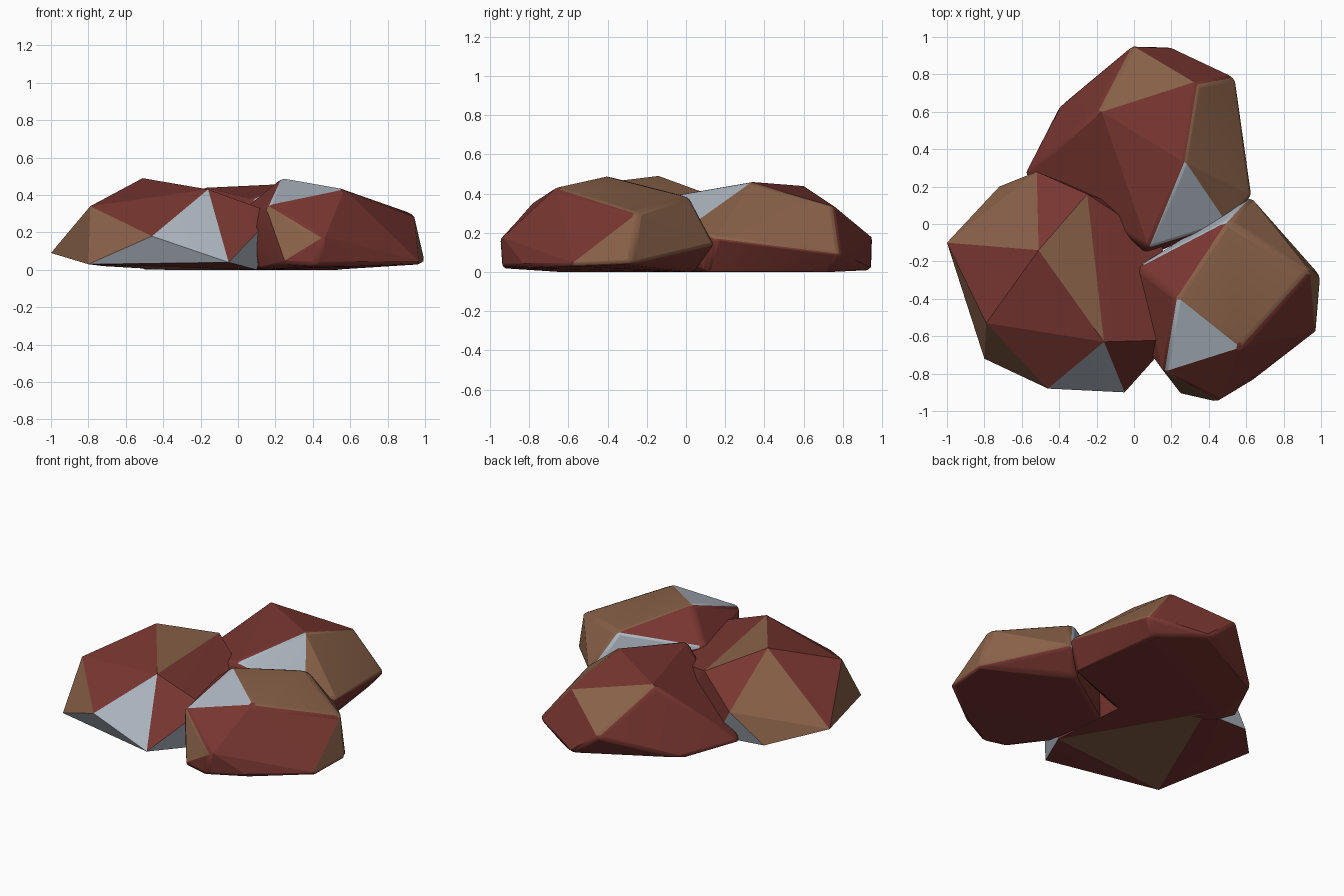
import bpy
import bmesh
import math
from mathutils import Vector
from mathutils.bvhtree import BVHTree

cube = bpy.data.objects.get("Cube")
if cube:
    bpy.data.objects.remove(cube, do_unlink=True)


def make_material(name, color):
    mat = bpy.data.materials.new(name)
    mat.use_nodes = True
    mat.diffuse_color = (*color, 1)
    bsdf = next(n for n in mat.node_tree.nodes if n.type == 'BSDF_PRINCIPLED')
    bsdf.inputs["Base Color"].default_value = (*color, 1)
    bsdf.inputs["Roughness"].default_value = 0.9
    return mat


RED, BROWN, GREY = range(3)
MATERIALS = [
    make_material("rust_red", (0.19, 0.037, 0.03)),
    make_material("earth_brown", (0.25, 0.12, 0.065)),
    make_material("pale_grey", (0.42, 0.47, 0.53)),
]


def make_rock(name, corners, facets, bevel):
    """Faceted boulder: hull of named corners; facets are coloured by the corners around them."""
    bm = bmesh.new()
    for co in corners.values():
        bm.verts.new(co)
    hull = bmesh.ops.convex_hull(bm, input=bm.verts)
    loose = {g for g in hull["geom_interior"] + hull["geom_unused"]
             if isinstance(g, bmesh.types.BMVert)}
    bmesh.ops.delete(bm, geom=list(loose), context='VERTS')
    bmesh.ops.recalc_face_normals(bm, faces=bm.faces)
    bm.faces.ensure_lookup_table()
    bm.faces.index_update()

    # Paint the facet lying closest to the middle of each named triangle
    tree = BVHTree.FromBMesh(bm)
    for color, triangles in facets.items():
        for tri in triangles:
            middle = sum((Vector(corners[k]) for k in tri.split()), Vector()) / 3
            index = tree.find_nearest(middle)[2]
            bm.faces[index].material_index = color

    mesh = bpy.data.meshes.new(name)
    bm.to_mesh(mesh)
    bm.free()
    for mat in MATERIALS:
        mesh.materials.append(mat)
    obj = bpy.data.objects.new(name, mesh)
    bpy.context.collection.objects.link(obj)

    # Worn edges
    if bevel:
        mod = obj.modifiers.new("worn_edges", 'BEVEL')
        mod.width = bevel
        mod.segments = 2
        mod.limit_method = 'ANGLE'
        mod.angle_limit = math.radians(35)
    bpy.ops.object.select_all(action='DESELECT')
    obj.select_set(True)
    bpy.context.view_layer.objects.active = obj
    bpy.ops.object.shade_smooth_by_angle(angle=math.radians(16))
    return obj


# Front right boulder, sharp edged
make_rock("front_right_rock", {
    "peak": (-.51, -.14, .49), "tip": (-1, -.1, .09), "shoulder": (-.79, -.53, .34),
    "toe": (-.8, -.72, .03), "brow": (-.46, -.88, .18), "crest": (-.16, -.63, .43),
    "nose": (-.05, -.9, .04), "ridge": (-.25, .16, .38), "rear": (-.52, .28, .22),
    "heel": (-.72, .2, .02), "rear_foot": (-.38, .22, 0), "side": (.2, -.62, .3),
    "inner": (.15, -.1, .25), "foot": (.1, -.6, 0), "inner_foot": (.05, .05, 0),
}, {
    BROWN: ["peak ridge crest", "peak tip rear", "tip rear heel", "shoulder tip toe",
            "shoulder toe brow", "tip toe inner_foot"],
    GREY: ["brow crest nose", "toe brow nose", "nose side foot", "rear heel rear_foot"],
}, 0)

# Back boulder
make_rock("back_rock", {
    "peak": (.27, .33, .46), "crest": (-.19, .61, .43), "shoulder": (.34, .75, .34),
    "tail": (-.01, .955, .17), "corner": (.54, .785, .09), "side": (.63, .15, .17),
    "front": (.08, -.13, .38), "cheek": (.5, 0, .22), "chin": (0, -.2, .1),
    "tail_foot": (.19, .95, .01), "back_foot": (-.4, .63, .01), "outer": (-.59, .26, .04),
    "corner_foot": (.47, .74, 0), "side_foot": (.55, .1, 0), "front_foot": (0, -.1, 0),
    "outer_foot": (-.5, .2, 0),
}, {
    BROWN: ["tail crest shoulder", "peak shoulder corner", "peak corner side",
            "peak shoulder side", "shoulder corner side", "peak side cheek"],
    GREY: ["peak front cheek"],
}, 0.02)

# Front left boulder
make_rock("front_left_rock", {
    "peak": (.23, -.39, .49), "crest": (.57, -.66, .43), "brow": (.16, -.79, .345),
    "shoulder": (.94, -.25, .3), "rear": (.5, .02, .385), "tail": (.62, .15, .14),
    "side_foot": (1, -.28, .04), "corner": (.98, -.58, .03), "nose": (.45, -.95, .175),
    "toe": (.25, -.91, .03), "chin": (.67, -.81, .02), "nose_foot": (.42, -.94, .02),
    "inner": (.02, -.23, .32), "inner_low": (.08, -.68, .2), "inner_foot": (.12, -.65, 0),
    "rear_foot": (.5, .05, 0), "middle_foot": (.05, -.25, 0),
}, {
    BROWN: ["peak crest shoulder", "peak shoulder rear", "peak crest rear",
            "crest shoulder rear", "shoulder rear tail", "shoulder tail side_foot",
            "shoulder corner side_foot", "brow nose toe"],
    GREY: ["peak crest brow", "rear tail inner", "tail rear rear_foot"],
}, 0.025)
